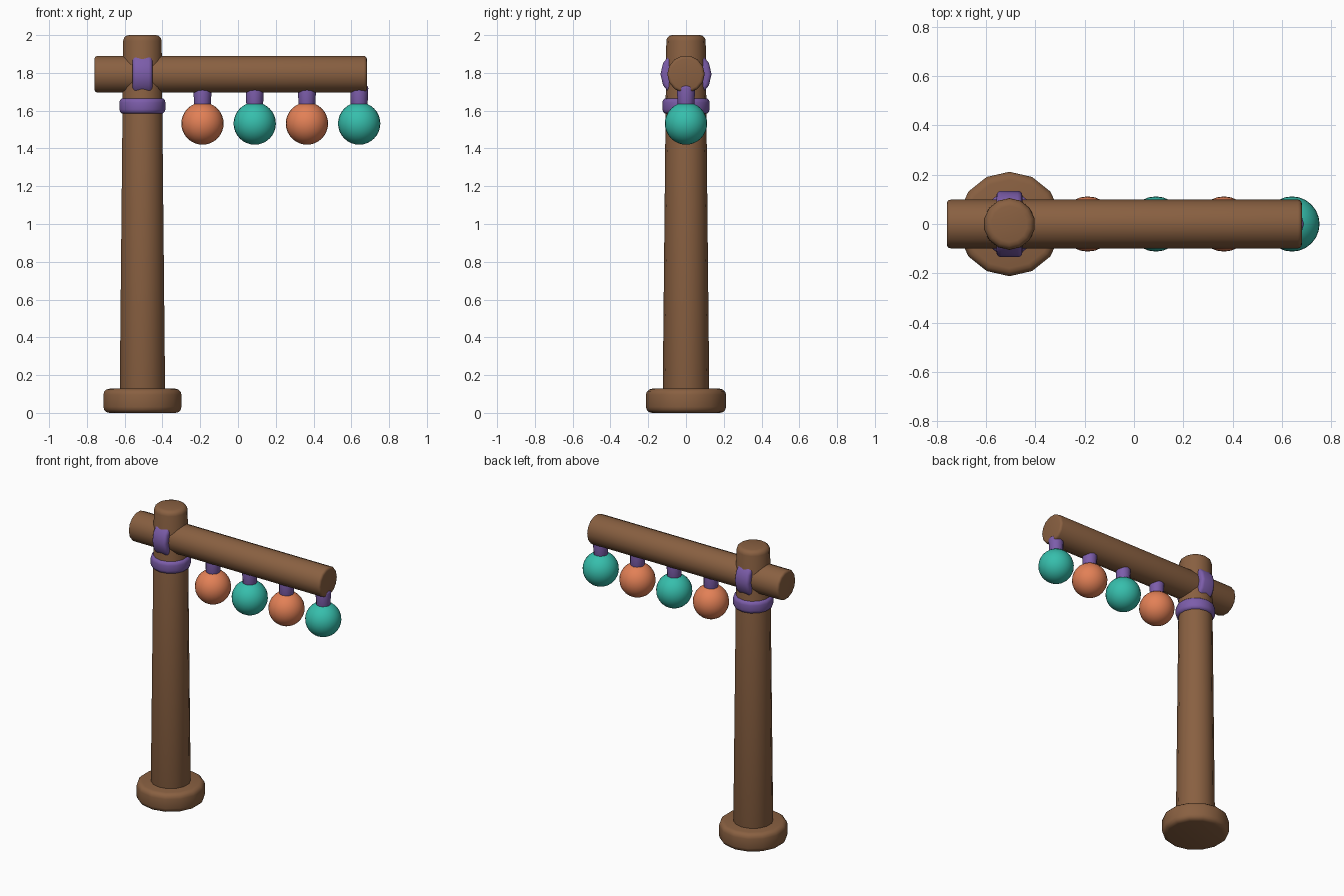
import bpy, bmesh, math
from mathutils import Matrix, Vector

cube = bpy.data.objects.get("Cube")
if cube:
    bpy.data.objects.remove(cube, do_unlink=True)


def make_material(name, srgb):
    linear = [((c / 255 + 0.055) / 1.055) ** 2.4 for c in srgb] + [1.0]
    mat = bpy.data.materials.new(name)
    mat.use_nodes = True
    mat.diffuse_color = linear
    mat.node_tree.nodes["Principled BSDF"].inputs["Base Color"].default_value = linear
    return mat


BROWN = make_material("brown wood", (137, 96, 65))
PURPLE = make_material("purple cord", (124, 93, 170))
TEAL = make_material("teal", (54, 190, 172))
ORANGE = make_material("orange", (226, 128, 86))


def finish(name, bm, mat):
    mesh = bpy.data.meshes.new(name)
    bm.to_mesh(mesh)
    bm.free()
    mesh.materials.append(mat)
    obj = bpy.data.objects.new(name, mesh)
    bpy.context.collection.objects.link(obj)
    bpy.ops.object.select_all(action='DESELECT')
    obj.select_set(True)
    bpy.context.view_layer.objects.active = obj
    bpy.ops.object.shade_smooth_by_angle(angle=math.radians(40))
    return obj


def rod(name, start, end, r_start, r_end, bevel, mat, sides=14):
    """Tapered cylinder with rounded rims between two points."""
    start, end = Vector(start), Vector(end)
    axis = end - start
    bm = bmesh.new()
    bmesh.ops.create_cone(bm, cap_ends=True, segments=sides, radius1=r_start,
                          radius2=r_end, depth=axis.length)
    rims = [e for e in bm.edges if abs(e.verts[0].co.z - e.verts[1].co.z) < 0.001]
    bmesh.ops.bevel(bm, geom=rims, offset=bevel, segments=3, profile=0.5,
                    affect='EDGES', clamp_overlap=True)
    turn = Vector((0, 0, 1)).rotation_difference(axis).to_matrix().to_4x4()
    bm.transform(Matrix.Translation((start + end) / 2) @ turn)
    return finish(name, bm, mat)


def ball(name, centre, radius, mat):
    bm = bmesh.new()
    bmesh.ops.create_uvsphere(bm, u_segments=24, v_segments=16, radius=radius)
    bm.transform(Matrix.Translation(centre))
    return finish(name, bm, mat)


POST_X, BEAM_Z = -0.506, 1.793

# Wooden frame
rod("base", (POST_X, 0, 0), (POST_X, 0, 0.128), 0.212, 0.212, 0.032, BROWN)
rod("post", (POST_X, 0, 0.03), (POST_X, 0, 2.0), 0.124, 0.104, 0.03, BROWN)
rod("beam", (-0.76, 0, BEAM_Z), (0.682, 0, BEAM_Z), 0.099, 0.099, 0.016, BROWN)

# Cord wraps around the post and the beam
rod("post_wrap", (POST_X, 0, 1.583), (POST_X, 0, 1.667), 0.125, 0.125, 0.024, PURPLE)
rod("beam_wrap", (POST_X - 0.053, 0, BEAM_Z), (POST_X + 0.053, 0, BEAM_Z),
    0.135, 0.135, 0.02, PURPLE)

# Hanging baubles
for i in range(4):
    x = -0.188 + 0.2765 * i
    rod(f"hanger_{i + 1}", (x, 0, 1.60), (x, 0, 1.735), 0.043, 0.049, 0.016, PURPLE, 12)
    ball(f"bauble_{i + 1}", (x, 0, 1.532), 0.112, TEAL if i % 2 else ORANGE)
